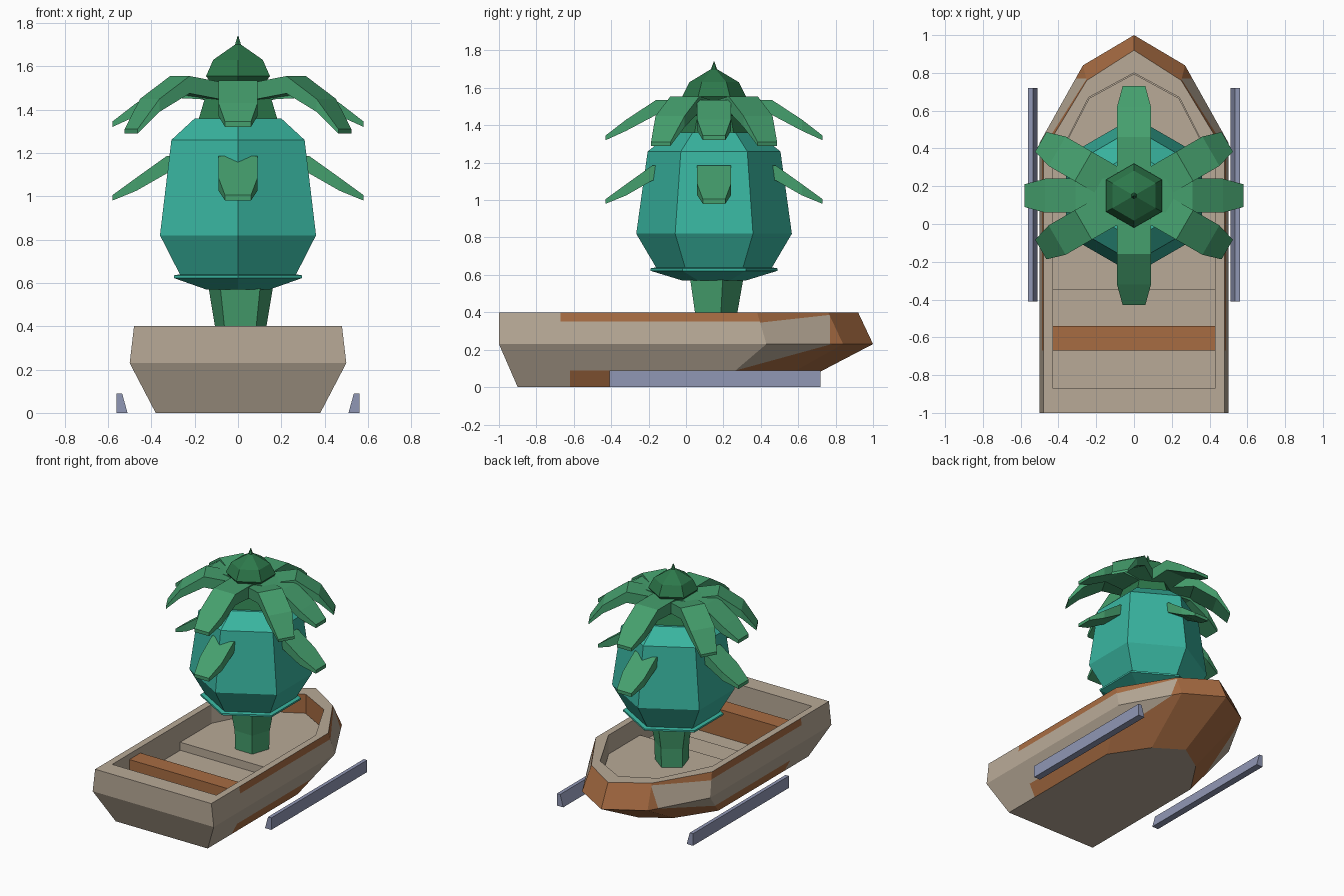
import bpy, bmesh, math
from mathutils import Vector

if "Cube" in bpy.data.objects:
    bpy.data.objects.remove(bpy.data.objects["Cube"])


def mat(name, rgb):
    m = bpy.data.materials.new(name)
    m.diffuse_color = (*rgb, 1)
    m.use_nodes = True
    m.node_tree.nodes["Principled BSDF"].inputs["Base Color"].default_value = m.diffuse_color
    return m


TAN = mat("weathered tan", (.48, .40, .31))
BROWN = mat("rust brown", (.39, .15, .055))
TEAL = mat("teal", (.04, .46, .35))
LEAF = mat("leaf green", (.06, .35, .155))
DARK = mat("dark green", (.026, .19, .07))
SLATE = mat("slate blue", (.28, .31, .46))


def finish(bm, name, *mats):
    bmesh.ops.recalc_face_normals(bm, faces=bm.faces[:])
    me = bpy.data.meshes.new(name)
    bm.to_mesh(me)
    bm.free()
    for m in mats:
        me.materials.append(m)
    ob = bpy.data.objects.new(name, me)
    bpy.context.collection.objects.link(ob)
    return ob


def loft(bm, rings):
    """Skin closed rings of equal length and cap both ends."""
    vs = [[bm.verts.new(p) for p in r] for r in rings]
    n = len(vs[0])
    for a, b in zip(vs, vs[1:]):
        for i in range(n):
            j = (i + 1) % n
            bm.faces.new((a[i], a[j], b[j], b[i]))
    bm.faces.new(vs[0][::-1])
    bm.faces.new(vs[-1])


def ring(half, z):
    """Mirror a half outline (stern to bow tip) into a closed ring."""
    return [(x, y, z) for x, y in half] + [(-x, y, z) for x, y in half[-2::-1]]


def box(name, x, y0, y1, z0, z1, m):
    bm = bmesh.new()
    loft(bm, [[(-x, y0, z), (x, y0, z), (x, y1, z), (-x, y1, z)] for z in (z0, z1)])
    return finish(bm, name, m)


# Boat hull: outer skin, rim, inner wall and floor
INNER = [(.43, -.87), (.43, .30), (.24, .67), (0, .80)]
bm = bmesh.new()
loft(bm, [
    ring([(.38, -.9), (.38, .16), (.20, .43), (0, .56)], 0),
    ring([(.50, -1), (.50, .43), (.27, .84), (0, 1)], .23),
    ring([(.48, -1), (.48, .38), (.25, .76), (0, .92)], .4),
    ring(INNER, .4),
    ring(INNER, .16),
])
bmesh.ops.recalc_face_normals(bm, faces=bm.faces[:])


def outer_side(f):
    n, c = f.normal, f.calc_center_median()
    return abs(n.x) > abs(n.y) and abs(n.z) < .98 and n.x * c.x > 0


def cut(upper, y0, y1, point, normal):
    """Cut the outer side faces of one band along a plane."""
    faces = []
    for f in bm.faces:
        c = f.calc_center_median()
        if outer_side(f) and (c.z > .23) == upper and y0 < c.y < y1:
            faces.append(f)
    geom = set(faces)
    for f in faces:
        geom.update(f.edges)
        geom.update(f.verts)
    bmesh.ops.bisect_plane(bm, geom=list(geom), dist=1e-5, plane_co=point, plane_no=normal)
    bm.normal_update()


cut(True, -1, .2, (0, 0, .35), (0, 0, 1))
cut(True, .3, 1, (0, .4, .345), (0, -.04, .36))
cut(True, -1, .2, (0, -.67, 0), (0, 1, 0))
cut(True, .3, 1, (0, .77, 0), (0, 1, 0))
cut(False, -1, .2, (0, 0, .09), (0, 0, 1))
cut(False, .3, 1, (0, .27, .09), (0, -.14, .51))
cut(False, -1, .2, (0, -.62, 0), (0, 1, 0))
for f in bm.faces:
    n, c = f.normal, f.calc_center_median()
    if abs(n.z) > .98:
        continue
    if outer_side(f):
        if c.z > .23:
            lim = .35 if c.y < .39 else .345 + (c.y - .4) * .111
            f.material_index = int((c.z > lim and c.y > -.67) or c.y > .77)
        else:
            lim = .09 + max(0, c.y - .27) * .275
            f.material_index = int(c.z < lim and c.y > -.62)
    elif abs(n.y) > abs(n.x) and c.y > .4:
        f.material_index = 1      # bow planks
finish(bm, "boat_hull", TAN, BROWN)

# Boat interior
box("bench", .428, -.67, -.54, .15, .36, BROWN)
box("floor_step", .428, -.35, -.07, .15, .20, TAN)
bm = bmesh.new()
deck = [(.428, -.07), (.428, .30), (.238, .665), (0, .795)]
loft(bm, [ring(deck, .15), ring(deck, .26)])
finish(bm, "bow_deck", TAN)

# Runners beside the boat
for side, name in ((-1, "left_runner"), (1, "right_runner")):
    bm = bmesh.new()
    prof = [(.51, 0), (.562, 0), (.562, .09), (.535, .09)]
    loft(bm, [[(side * x, y, z) for x, z in prof] for y in (-.41, .72)])
    finish(bm, name, SLATE)

CY = .15  # plant axis


def turned(name, profile, sides, m, start=-math.pi / 2, cx=0.0):
    """Faceted solid of revolution; profile is (radius, height)."""
    bm = bmesh.new()
    loft(bm, [[(cx + r * math.cos(start + math.tau * i / sides),
                CY + r * math.sin(start + math.tau * i / sides), z)
               for i in range(sides)] for r, z in profile])
    return finish(bm, name, m)


# Plant stem, bulb and crown
turned("stem", [(.12, .25), (.125, .4), (.16, .60)], 5, LEAF, start=.3, cx=.012)
turned("bulb", [(.17, .57), (.34, .622), (.34, .635), (.31, .64), (.416, .82),
                (.355, 1.26), (.23, 1.36)], 6, TEAL)
turned("crown", [(.21, 1.355), (.15, 1.53), (.17, 1.555), (.132, 1.63),
                 (.016, 1.70), (.002, 1.74)], 6, DARK)


def leaf(name, angle, stations):
    """Drooping leaf; stations are (reach, top height, half width, thickness)."""
    d = Vector((math.cos(angle), math.sin(angle), 0))
    s = Vector((-d.y, d.x, 0))
    bm = bmesh.new()
    rings = []
    for r, z, w, t in stations:
        p = Vector((0, CY, z)) + d * r
        low = Vector((0, 0, t))
        rings.append([p - s * w, p + s * w, p + s * w - low, p - s * w - low])
    loft(bm, rings)
    return finish(bm, name, LEAF)


UPPER = [(.10, 1.535, .09, .09), (.31, 1.535, .09, .08), (.47, 1.43, .09, .06), (.58, 1.345, .06, .025)]
DIAGONAL = [(.10, 1.52, .09, .08), (.31, 1.555, .09, .08), (.47, 1.45, .09, .06), (.57, 1.31, .06, .02)]
LOWER = [(.25, 1.19, .09, .08), (.33, 1.185, .09, .08), (.47, 1.085, .09, .06), (.58, 1.005, .06, .025)]
for i in range(4):
    leaf(f"upper_leaf_{i + 1}", i * math.pi / 2, UPPER)
    leaf(f"lower_leaf_{i + 1}", i * math.pi / 2, LOWER)
for i, deg in enumerate((30, 150, 210, 330)):
    leaf(f"diagonal_leaf_{i + 1}", math.radians(deg), DIAGONAL)
